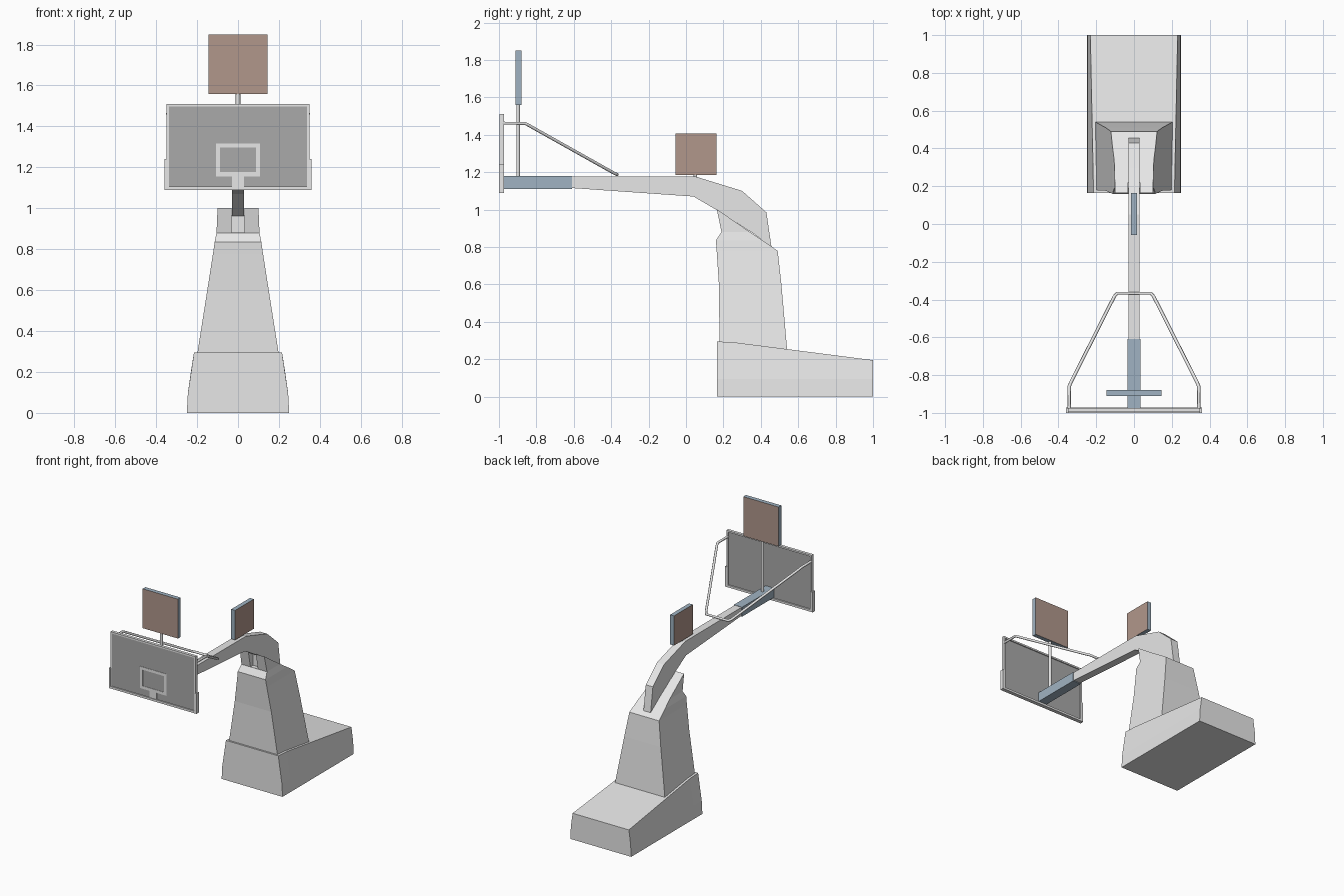
import bpy
import bmesh
from mathutils import Vector

cube = bpy.data.objects.get("Cube")
if cube:
    bpy.data.objects.remove(cube, do_unlink=True)


def material(name, r, g, b):
    m = bpy.data.materials.new(name)
    m.use_nodes = True
    m.diffuse_color = (r, g, b, 1)
    m.node_tree.nodes["Principled BSDF"].inputs["Base Color"].default_value = (r, g, b, 1)
    return m


white = material("light grey paint", 0.8, 0.8, 0.8)
grey = material("board grey", 0.4, 0.4, 0.4)
blue = material("blue grey metal", 0.35, 0.45, 0.54)
brown = material("brown display", 0.44, 0.31, 0.26)


def finish(name, bm, *mats):
    bmesh.ops.recalc_face_normals(bm, faces=bm.faces)
    mesh = bpy.data.meshes.new(name)
    bm.to_mesh(mesh)
    bm.free()
    for m in mats:
        mesh.materials.append(m)
    ob = bpy.data.objects.new(name, mesh)
    bpy.context.collection.objects.link(ob)
    return ob


def loft(name, rings, mat):
    """Skin a row of closed rings and cap both ends."""
    bm = bmesh.new()
    loops = [[bm.verts.new(p) for p in ring] for ring in rings]
    n = len(loops[0])
    for a, b in zip(loops, loops[1:]):
        for i in range(n):
            j = (i + 1) % n
            bm.faces.new((a[i], a[j], b[j], b[i]))
    bm.faces.new(loops[0])
    bm.faces.new(loops[-1])
    return finish(name, bm, mat)


def box(name, x, y, z, mat, face_axis=None, face_mat=None):
    """Box from ranges; faces along face_axis take face_mat."""
    bm = bmesh.new()
    bmesh.ops.create_cube(bm, size=1)
    for v in bm.verts:
        v.co = Vector([(r[0] + r[1]) / 2 + c * (r[1] - r[0])
                       for r, c in zip((x, y, z), v.co)])
    bm.normal_update()
    if face_mat:
        for f in bm.faces:
            f.material_index = int(abs(f.normal[face_axis]) > 0.9)
        return finish(name, bm, mat, face_mat)
    return finish(name, bm, mat)


def tube(name, points, radius, mat):
    curve = bpy.data.curves.new(name, "CURVE")
    curve.dimensions = "3D"
    curve.bevel_depth = radius
    curve.bevel_resolution = 1
    curve.use_fill_caps = True
    spline = curve.splines.new("POLY")
    spline.points.add(len(points) - 1)
    for p, co in zip(spline.points, points):
        p.co = (*co, 1)
    curve.materials.append(mat)
    ob = bpy.data.objects.new(name, curve)
    bpy.context.collection.objects.link(ob)
    bpy.ops.object.select_all(action="DESELECT")
    ob.select_set(True)
    bpy.context.view_layer.objects.active = ob
    bpy.ops.object.convert(target="MESH")


# Weighted base, sloping down to the back
base_rings = []
for y, top, w in ((0.165, 0.295, 0.215), (0.26, 0.29, 0.216), (1.0, 0.195, 0.231)):
    half = [(0.25, 0), (0.245, 0.095), (w, top)]
    base_rings.append([(x, y, z) for x, z in half] + [(-x, y, z) for x, z in half[::-1]])
loft("base", base_rings, white)

# Tapered tower: height, front, back, half width
tower_rows = ((0.2, 0.18, 0.545, 0.213), (0.6, 0.176, 0.51, 0.15),
              (0.78, 0.164, 0.49, 0.122), (0.835, 0.16, 0.41, 0.114),
              (0.88, 0.19, 0.342, 0.105), (1.0, 0.165, 0.168, 0.1))
tower = loft("tower", [[(-w, f, z), (w, f, z), (w, b, z), (-w, b, z)]
                       for z, f, b, w in tower_rows], white)

# Recess in the tower front below the arm
cutter = box("recess_cutter", (-0.031, 0.031), (0.1, 0.22), (0.881, 1.1), white)
cutter.hide_render = True
mod = tower.modifiers.new("recess", "BOOLEAN")
mod.operation = "DIFFERENCE"
mod.object = cutter
bpy.context.view_layer.objects.active = tower
bpy.ops.object.modifier_apply(modifier="recess")
bpy.data.objects.remove(cutter, do_unlink=True)

# Curved arm and its front sleeve
arm_profile = [(-0.62, 1.178), (0.05, 1.177), (0.3, 1.1), (0.43, 0.985), (0.457, 0.8),
               (0.36, 0.872), (0.16, 1.0), (0.04, 1.07), (-0.62, 1.116)]
loft("arm", [[(x, y, z) for y, z in arm_profile] for x in (-0.029, 0.029)], white)
box("arm_sleeve", (-0.034, 0.034), (-0.982, -0.61), (1.11, 1.18), blue)

# Backboard panel, frame and corner pads
box("backboard", (-0.345, 0.345), (-0.992, -0.982), (1.1, 1.5), grey)
for side, s in (("left", 1), ("right", -1)):
    box(side + "_frame_bar", sorted((s * 0.338, s * 0.35)), (-0.996, -0.974), (1.095, 1.51), white)
    box(side + "_corner_pad", sorted((s * 0.345, s * 0.36)), (-1.0, -0.972), (1.09, 1.24), white)
box("top_frame_bar", (-0.35, 0.35), (-0.996, -0.974), (1.498, 1.51), white)
box("bottom_pad", (-0.36, 0.36), (-1.0, -0.972), (1.09, 1.106), white)

# Painted target square and stem
line_y = (-0.9945, -0.991)
for side, s in (("left", 1), ("right", -1)):
    box(side + "_target_line", sorted((s * 0.087, s * 0.108)), line_y, (1.155, 1.316), white)
for name, z in (("top", (1.296, 1.316)), ("bottom", (1.155, 1.176))):
    box(name + "_target_line", (-0.087, 0.087), line_y, z, white)
box("target_stem", (-0.029, 0.029), line_y, (1.104, 1.155), white)

# Bent brace tube behind the board
half_brace = [(0.343, -0.98, 1.462), (0.343, -0.86, 1.461), (0.335, -0.84, 1.45),
              (0.105, -0.385, 1.195), (0.09, -0.367, 1.187)]
tube("brace", half_brace + [(-x, y, z) for x, y, z in half_brace[::-1]], 0.009, white)

# Display panels and their posts
tube("front_display_post", [(0, -0.898, 1.17), (0, -0.898, 1.57)], 0.011, white)
box("front_display", (-0.145, 0.145), (-0.911, -0.879), (1.558, 1.85), blue, 1, brown)
tube("side_display_post", [(0, 0.05, 1.165), (0, 0.05, 1.2)], 0.01, white)
box("side_display", (-0.016, 0.016), (-0.057, 0.163), (1.186, 1.406), blue, 0, brown)
